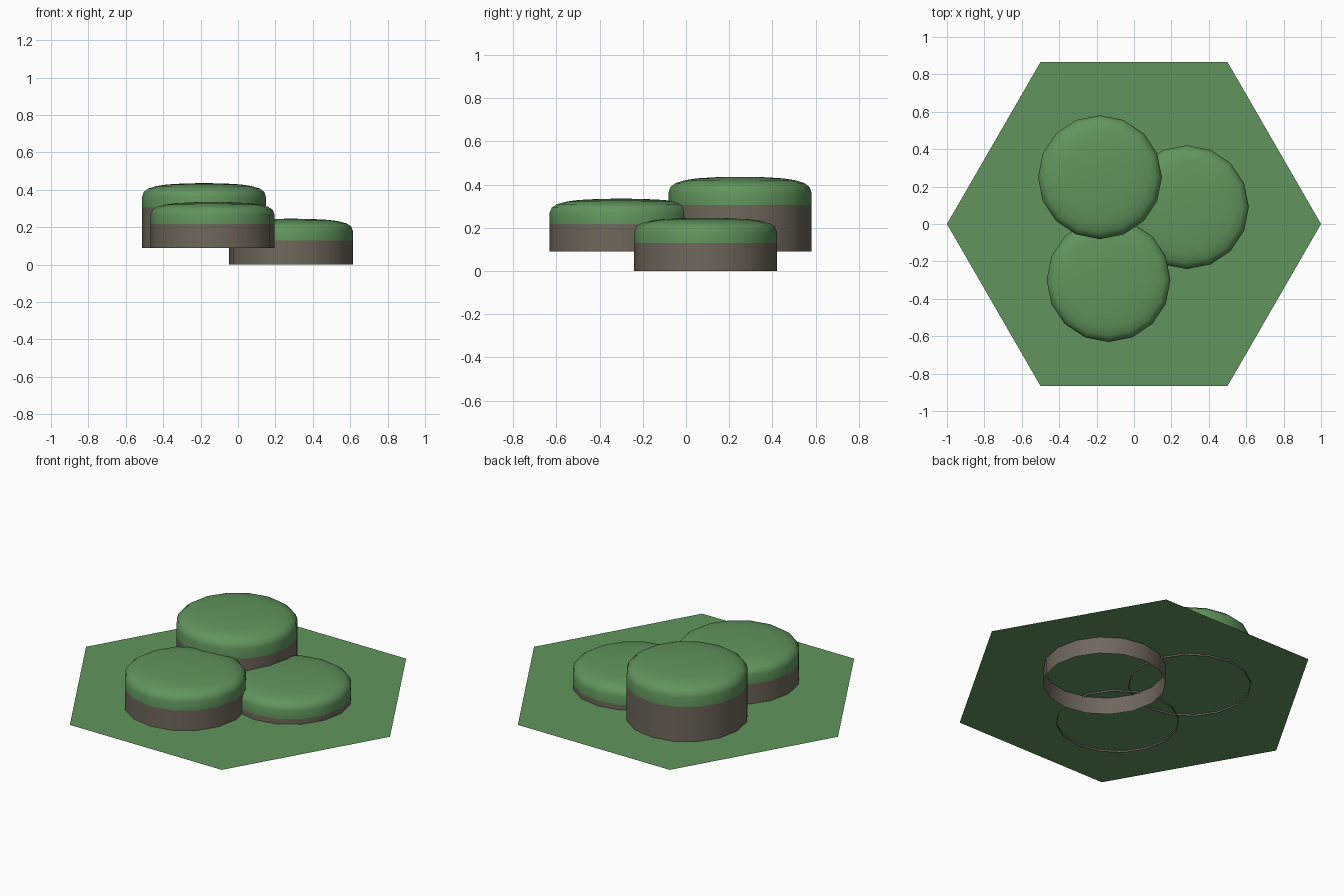
import bpy, bmesh
from math import cos, sin, pi

if "Cube" in bpy.data.objects:
    bpy.data.objects.remove(bpy.data.objects["Cube"])


def material(name, color):
    m = bpy.data.materials.new(name)
    m.diffuse_color = color
    m.use_nodes = True
    m.node_tree.nodes["Principled BSDF"].inputs["Base Color"].default_value = m.diffuse_color
    return m


GREEN = material("grass", (0.12, 0.30, 0.11, 1))
BROWN = material("earth", (0.16, 0.135, 0.105, 1))


def add_object(name, bm, mats, smooth=None):
    mesh = bpy.data.meshes.new(name)
    bm.to_mesh(mesh)
    bm.free()
    for m in mats:
        mesh.materials.append(m)
    obj = bpy.data.objects.new(name, mesh)
    bpy.context.collection.objects.link(obj)
    if smooth:
        bpy.ops.object.select_all(action='DESELECT')
        obj.select_set(True)
        bpy.context.view_layer.objects.active = obj
        bpy.ops.object.shade_smooth_by_angle(angle=smooth)
    return obj


# Flat hexagonal ground tile
bm = bmesh.new()
bm.faces.new([bm.verts.new((cos(i * pi / 3), sin(i * pi / 3), 0.10)) for i in range(6)])
add_object("ground_tile", bm, [GREEN])

# Rounded cap profile: radius, fraction of cap height
CAP = [(0.331, 0.44), (0.322, 0.64), (0.298, 0.78), (0.255, 0.88),
       (0.20, 0.945), (0.10, 0.99)]
SIDES = 16


def hill(name, x, y, base, seam, top):
    """Open-bottomed earth wall with a rounded grass cap."""
    bm = bmesh.new()
    profile = [(0.331, base), (0.331, seam)]
    profile += [(r, seam + f * (top - seam)) for r, f in CAP]
    rings = [[bm.verts.new((x + r * cos(2 * pi * i / SIDES),
                            y + r * sin(2 * pi * i / SIDES), z))
              for i in range(SIDES)] for r, z in profile]
    for level, (lo, hi) in enumerate(zip(rings, rings[1:])):
        for i in range(SIDES):
            j = (i + 1) % SIDES
            face = bm.faces.new((lo[i], lo[j], hi[j], hi[i]))
            face.material_index = 0 if level == 0 else 1
    tip = bm.verts.new((x, y, top))
    for i in range(SIDES):
        face = bm.faces.new((rings[-1][i], rings[-1][(i + 1) % SIDES], tip))
        face.material_index = 1
    add_object(name, bm, [BROWN, GREEN], smooth=pi / 4)


# Three overlapping hills
hill("tall_hill", -0.182, 0.25, 0.09, 0.305, 0.436)
hill("middle_hill", -0.136, -0.30, 0.09, 0.218, 0.335)
hill("low_hill", 0.283, 0.09, 0.0, 0.13, 0.246)
